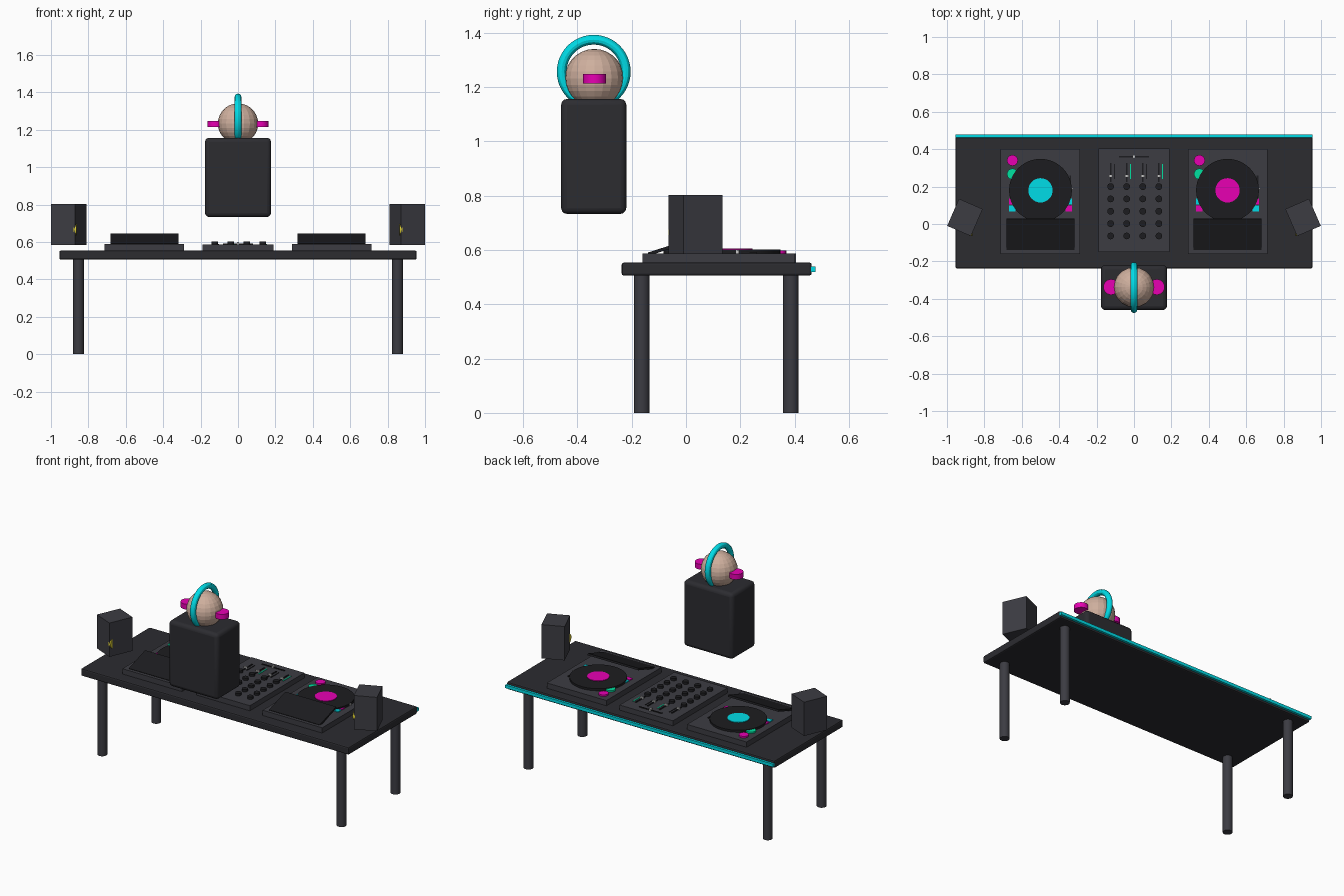
import bpy
from math import pi, cos, sin

if "Cube" in bpy.data.objects:
    bpy.data.objects.remove(bpy.data.objects["Cube"])


def mat(name, r, g, b):
    m = bpy.data.materials.new(name)
    m.diffuse_color = (r, g, b, 1)
    m.use_nodes = True
    m.node_tree.nodes["Principled BSDF"].inputs["Base Color"].default_value = m.diffuse_color
    return m


DARK = mat("charcoal", 0.025, 0.025, 0.03)
GREY = mat("slate", 0.045, 0.045, 0.055)
BLACK = mat("black", 0.012, 0.012, 0.014)
CYAN = mat("cyan", 0.0, 0.72, 0.8)
PINK = mat("magenta", 0.8, 0.0, 0.45)
GREEN = mat("green", 0.0, 0.75, 0.35)
WHITE = mat("white", 0.8, 0.8, 0.8)
YELLOW = mat("yellow", 0.7, 0.6, 0.03)
SKIN = mat("skin", 0.62, 0.43, 0.34)


def finish(name, m, bevel=0, segs=2):
    o = bpy.context.object
    o.name = name
    o.data.materials.append(m)
    if bevel:
        b = o.modifiers.new("bevel", 'BEVEL')
        b.width, b.segments = bevel, segs
    return o


def box(name, loc, size, m, rot=(0, 0, 0), bevel=0, segs=2):
    bpy.ops.mesh.primitive_cube_add(size=1, location=loc, rotation=rot)
    bpy.context.object.scale = size
    bpy.ops.object.transform_apply(location=False, rotation=False, scale=True)
    return finish(name, m, bevel, segs)


def cyl(name, loc, r, h, m, sides=24, rot=(0, 0, 0)):
    bpy.ops.mesh.primitive_cylinder_add(vertices=sides, radius=r, depth=h, location=loc, rotation=rot)
    bpy.ops.object.shade_smooth_by_angle()
    return finish(name, m)


# Table with light strip along the back
box("table_top", (0, 0.113, 0.53), (1.91, 0.70, 0.048), DARK, bevel=0.008)
box("light_strip", (0, 0.469, 0.53), (1.91, 0.018, 0.02), CYAN)
for sx in (-1, 1):
    for y in (-0.163, 0.386):
        cyl("table_leg", (sx * 0.853, y, 0.254), 0.029, 0.508, GREY, 16)


# Two decks, with the same layout and swapped colours
def deck(cx, label, pads):
    box("deck_base", (cx, 0.12, 0.57), (0.425, 0.56, 0.036), GREY)
    cyl("platter", (cx, 0.18, 0.594), 0.168, 0.015, BLACK, 48)
    cyl("platter_label", (cx, 0.18, 0.602), 0.065, 0.006, label, 32)
    box("deck_screen", (cx, -0.055, 0.612), (0.362, 0.175, 0.012), BLACK, rot=(0.31, 0, 0))
    cyl("cue_button", (cx - 0.15, 0.34, 0.592), 0.029, 0.012, PINK)
    cyl("play_button", (cx - 0.15, 0.267, 0.592), 0.029, 0.012, GREEN)
    for row in range(2):
        for col in range(4):
            box("pad", (cx - 0.15 + col * 0.1, 0.12 - row * 0.037, 0.59),
                (0.035, 0.03, 0.008), pads[(row + col) % 2])
    box("pitch_slot", (cx + 0.16, 0.18, 0.589), (0.009, 0.16, 0.006), BLACK)
    box("pitch_handle", (cx + 0.16, 0.19, 0.594), (0.026, 0.012, 0.012), WHITE)


deck(-0.5, CYAN, (PINK, CYAN))
deck(0.5, PINK, (CYAN, PINK))

# Mixer with knobs and faders
box("mixer_base", (0, 0.127, 0.569), (0.38, 0.555, 0.036), GREY)
for i in range(4):
    x = -0.125 + i * 0.086
    for j in range(5):
        cyl("knob", (x, 0.2 - j * 0.066, 0.594), 0.018, 0.016, BLACK, 16)
    box("fader_slot", (x, 0.275, 0.588), (0.008, 0.1, 0.006), BLACK)
    box("fader_handle", (x, 0.257, 0.593), (0.022, 0.01, 0.012), WHITE)
    box("level_light", (x + 0.02, 0.28, 0.588), (0.006, 0.08, 0.004), GREEN if i % 2 else BLACK)
box("crossfader_slot", (0, 0.36, 0.588), (0.16, 0.008, 0.006), BLACK)
box("crossfader_handle", (0, 0.36, 0.593), (0.01, 0.022, 0.012), WHITE)

# Speakers, turned and set at the table ends
for s in (-1, 1):
    box("speaker_cabinet", (s * 0.904, 0.035, 0.694), (0.138, 0.158, 0.218), GREY, rot=(0, 0, s * 0.41))
    cyl("speaker_cone", (s * 0.871, -0.029, 0.665), 0.036, 0.016, YELLOW, rot=(0, pi / 2, 0))

# Performer
body = box("torso", (0, -0.34, 0.945), (0.353, 0.24, 0.424), DARK, bevel=0.022, segs=3)
bpy.ops.object.shade_smooth_by_angle()
bpy.ops.mesh.primitive_uv_sphere_add(segments=20, ring_count=14, radius=0.108, location=(0, -0.338, 1.233))
finish("head", SKIN)

# Headphones
bpy.ops.mesh.primitive_torus_add(major_radius=0.118, minor_radius=0.018, major_segments=48,
                                 minor_segments=12, location=(0, -0.34, 1.257), rotation=(0, pi / 2, 0))
bpy.ops.object.shade_smooth_by_angle()
finish("headphone_band", CYAN)
for s in (-1, 1):
    cyl("ear_cup", (s * 0.122, -0.337, 1.231), 0.042, 0.034, PINK)
